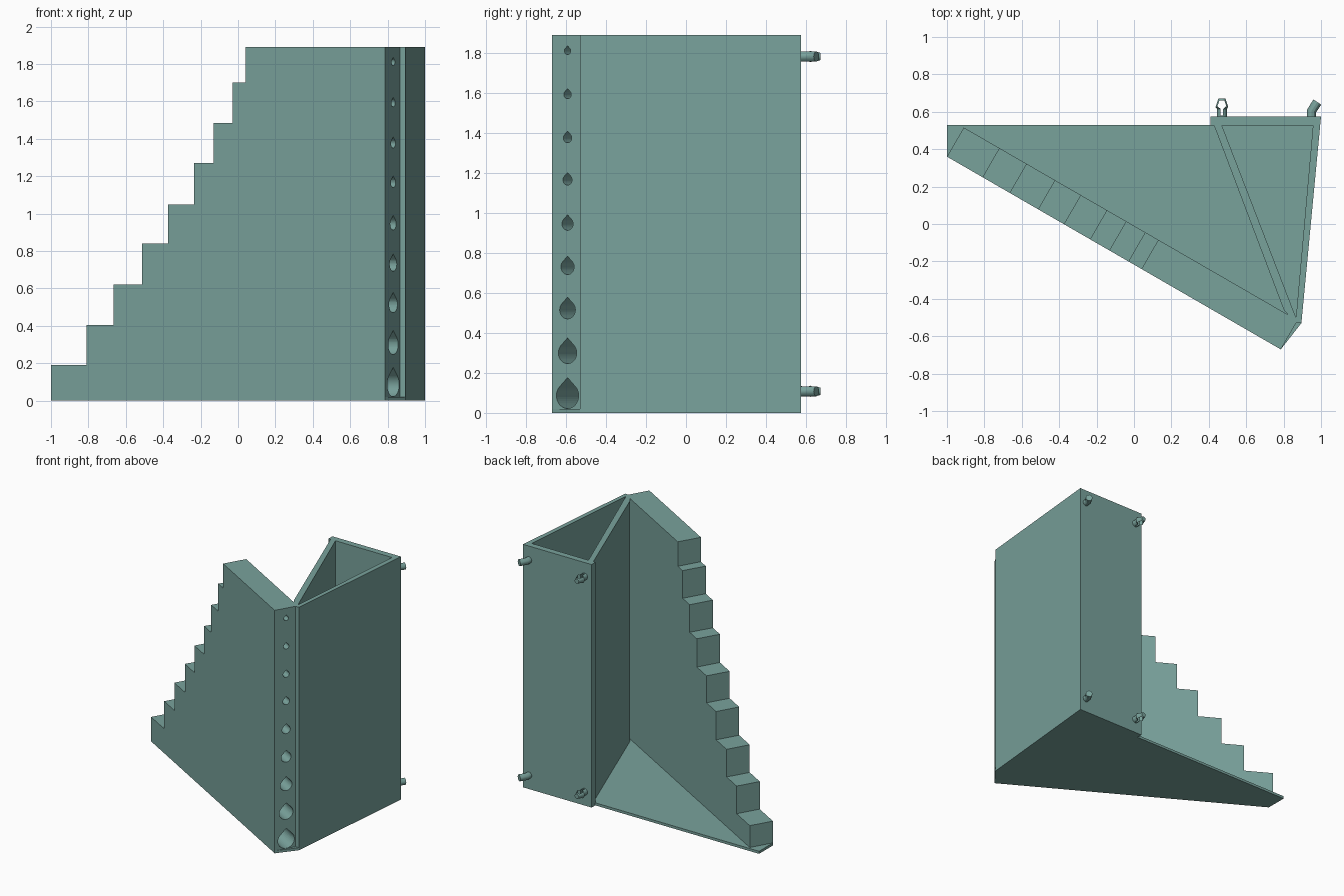
import bpy, bmesh
from math import radians, sin, cos, sqrt
from mathutils import Vector

if "Cube" in bpy.data.objects:
    bpy.data.objects.remove(bpy.data.objects["Cube"])

MAT = bpy.data.materials.new("sage")
MAT.diffuse_color = (0.19, 0.36, 0.33, 1)
MAT.use_nodes = True
MAT.node_tree.nodes["Principled BSDF"].inputs["Base Color"].default_value = MAT.diffuse_color
X, Y, Z = Vector((1, 0, 0)), Vector((0, 1, 0)), Vector((0, 0, 1))


def add_object(name, bm):
    bmesh.ops.recalc_face_normals(bm, faces=bm.faces)
    me = bpy.data.meshes.new(name)
    bm.to_mesh(me)
    bm.free()
    ob = bpy.data.objects.new(name, me)
    ob.data.materials.append(MAT)
    bpy.context.collection.objects.link(ob)
    return ob


def prism(name, pts, origin, u, v, extrude):
    """Extrude a 2D outline lying on the u/v plane along a vector."""
    bm = bmesh.new()
    face = bm.faces.new([bm.verts.new(origin + u * a + v * b) for a, b in pts])
    ext = bmesh.ops.extrude_face_region(bm, geom=[face])["geom"]
    bmesh.ops.translate(bm, vec=extrude, verts=[g for g in ext if isinstance(g, bmesh.types.BMVert)])
    return add_object(name, bm)


def activate(ob):
    bpy.ops.object.select_all(action='DESELECT')
    ob.select_set(True)
    bpy.context.view_layer.objects.active = ob


def cut(ob, cutter):
    m = ob.modifiers.new("cut", 'BOOLEAN')
    m.operation, m.solver, m.object = 'DIFFERENCE', 'EXACT', cutter
    activate(ob)
    bpy.ops.object.modifier_apply(modifier=m.name)
    bpy.data.objects.remove(cutter)


def smooth(ob):
    activate(ob)
    bpy.ops.object.shade_smooth_by_angle(angle=radians(30))


TOP, FLOOR = 1.89, 0.02

# floor plate
prism("floor_plate", [(-1, .36), (.785, -.67), (.895, -.53), (1, .575), (.41, .575), (.41, .53), (-1, .53)],
      Vector(), X, Y, Z * FLOOR)

# stepped wall, running at 30 degrees
along = Vector((cos(radians(30)), -.5, 0))
across = Vector((.5, cos(radians(30)), 0))
THICK, LENGTH = .18, 2.061
starts = [-1, -.81, -.665, -.513, -.375, -.235, -.132, -.03, .04]
heights = [.19, .405, .62, .84, 1.05, 1.27, 1.485, 1.70, TOP]
profile = [(LENGTH, FLOOR), (0, FLOOR)]
prev = FLOOR
for x, h in zip(starts, heights):
    s = (x + 1) / along.x
    if s > 0:
        profile.append((s, prev))
    profile.append((s, h))
    prev = h
profile.append((LENGTH, TOP))
corner = Vector((-1, .36, 0))
wall = prism("stepped_wall", profile, corner, along, Z, across * THICK)

# teardrop bores, one for each step
radii = [.064, .053, .045, .038, .032, .026, .024, .021, .018]
levels = [.086, .30, .515, .73, .945, 1.165, 1.375, 1.592, 1.81]
for x, r, z in zip(starts, radii, levels):
    drop = [(r * cos(radians(a)), r * sin(radians(a))) for a in range(-225, 46, 10)]
    drop.append((0, r * sqrt(2)))
    mouth = corner + along * (LENGTH + .006) + across * (THICK / 2) + Z * z
    depth = LENGTH - (x + 1) / along.x - .06
    cut(wall, prism("bore_cutter", drop, mouth, across, Z, -along * depth))

# tall triangular bin with back plate
bin_ob = prism("bin", [(.41, .575), (1, .575), (.895, -.53), (.862, -.53), (.80, -.457), (.428, .527), (.41, .527)],
               Z * FLOOR, X, Y, Z * (TOP - FLOOR))
cut(bin_ob, prism("bin_cutter", [(.47, .527), (.957, .527), (.866, -.50)], Vector(), X, Y, Z * 2))

for label, z in (("lower", .108), ("upper", 1.782)):
    # split snap peg: turned body with a slot through it
    rings = [(.57, .026), (.615, .026), (.625, .034), (.672, .018)]
    bm = bmesh.new()
    n = 20
    loops = [[bm.verts.new((.47 + r * cos(6.283185 * i / n), y, z + r * sin(6.283185 * i / n)))
              for i in range(n)] for y, r in rings]
    for a, b in zip(loops, loops[1:]):
        for i in range(n):
            bm.faces.new((a[i], a[(i + 1) % n], b[(i + 1) % n], b[i]))
    bm.faces.new(loops[0])
    bm.faces.new(loops[-1])
    peg = add_object(label + "_snap_peg", bm)
    slot = [(-.007, .58), (.007, .58), (.007, .615), (.024, .63), (.013, .661),
            (-.013, .661), (-.024, .63), (-.007, .615)]
    cut(peg, prism("slot_cutter", slot, Vector((.47, 0, z - .1)), X, Y, Z * .2))
    smooth(peg)

    # bent hook peg
    cu = bpy.data.curves.new(label + "_hook_peg", 'CURVE')
    cu.dimensions = '3D'
    cu.bevel_depth, cu.bevel_resolution, cu.use_fill_caps = .025, 4, True
    sp = cu.splines.new('POLY')
    sp.points.add(2)
    for p, (x, y) in zip(sp.points, [(.948, .56), (.95, .605), (.98, .652)]):
        p.co = (x, y, z, 1)
    hook = bpy.data.objects.new(label + "_hook_peg", cu)
    cu.materials.append(MAT)
    bpy.context.collection.objects.link(hook)
    activate(hook)
    bpy.ops.object.convert(target='MESH')
    smooth(hook)
